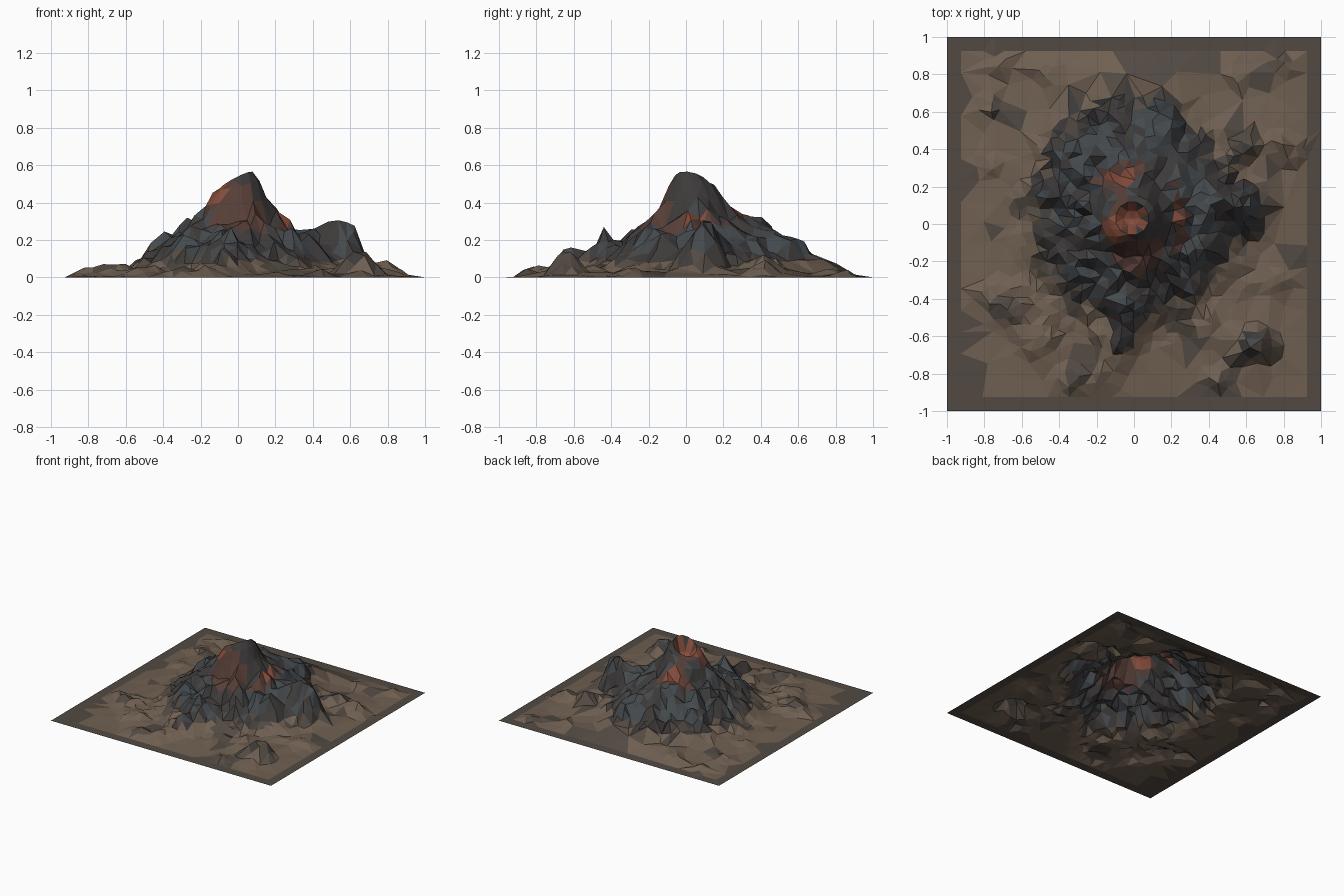
import bpy, math, random
from mathutils import Vector, noise
from mathutils.geometry import delaunay_2d_cdt

if "Cube" in bpy.data.objects:
    bpy.data.objects.remove(bpy.data.objects["Cube"])

random.seed(7)
CX, CY, RIM = -0.01, 0.03, 0.09          # crater centre and rim radius

# Slope profile (fraction of foot radius, height) and foot radius every 45 degrees from +x
SLOPE = [(0, .44), (.15, .47), (.22, .40), (.30, .34), (.42, .285), (.58, .22), (.75, .14),
         (.90, .07), (1.0, .04), (1.2, .02), (1.5, .008), (3, .006)]
FOOT = [.74, .70, .86, .66, .60, .60, .62, .60]
# Outlying knolls: x, y, height, width
KNOLLS = [(.61, .08, .21, .08), (.50, .10, .12, .07), (.65, -.64, .16, .09), (-.66, -.45, .07, .10),
          (-.52, -.62, .07, .09), (-.08, -.62, .09, .10), (-.34, -.82, .05, .09), (-.15, -.80, .05, .08),
          (.42, -.56, .06, .09), (.62, .42, .07, .08), (.74, .43, .07, .07), (.86, .38, .06, .07),
          (-.78, .64, .05, .07), (-.78, .32, .03, .06), (-.45, .80, .05, .07),
          (-.72, .87, .04, .07), (.55, .80, .05, .06), (.80, .84, .05, .06),
          (-.42, .18, .08, .07), (-.06, -.44, .07, .07), (.04, .46, .04, .09),
          (.78, -.30, .05, .07), (-.80, -.38, .04, .06), (.45, -.82, .04, .08)]


def lerp_table(t, table):
    for (a, za), (b, zb) in zip(table, table[1:]):
        if t <= b:
            return za + (zb - za) * (t - a) / (b - a)
    return table[-1][1]


def foot(angle):
    k = (angle / (math.pi / 4)) % 8
    i = int(k) % 8
    return FOOT[i] + (FOOT[(i + 1) % 8] - FOOT[i]) * (k - int(k))


def height(x, y):
    dx, dy = x - CX, y - CY
    r, ang = math.hypot(dx, dy), math.atan2(dy, dx)
    # crater bowl and tilted rim, higher to the front right
    rim = .522 + .05 * math.cos(ang + .4)
    if r <= RIM + .005:
        return .42 + (rim - .42) * (r / RIM) ** 2
    z = lerp_table(r / foot(ang), SLOPE)
    # summit cone
    k = max(0, 1 - (r - RIM) / .10)
    z = z * (1 - k) + rim * k
    if r < .2:
        return z + .02 * noise.noise(Vector((math.cos(ang) * 4, math.sin(ang) * 4, r * 3)))
    # radial ridges and gullies
    gully = noise.noise(Vector((math.cos(ang) * 5, math.sin(ang) * 5, r * 2.5)))
    rough = noise.noise(Vector((x * 11, y * 11, 3.7)))
    z += min(z, .14, max(0, .42 - z)) * (.42 * gully + .42 * rough)
    for kx, ky, kh, kw in KNOLLS:
        d2 = ((x - kx) ** 2 + (y - ky) ** 2) / kw ** 2
        z += kh * math.exp(-d2) * (1 + .3 * rough)
    z += random.uniform(-.28, .28) * min(z, .10)
    edge = min(1, max(0, (.93 - max(abs(x), abs(y))) / .06))   # flatten to the border
    return max(.004, z * edge + .006 * (1 - edge))


def spacing(x, y):
    r = math.hypot(x, y)
    near = min(math.hypot(x - k[0], y - k[1]) / k[3] for k in KNOLLS)
    if r < .70 or near < 1.1:
        return .042
    return .06 if near < 1.7 else .11


# Scattered ground points: border, crater rings, then dense on rock and sparse on flats
pts = []
for size, n in ((1, 8), (.925, 16)):
    for i in range(n):
        t = -size + i * 2 * size / n
        pts += [(t, -size), (size, t), (-t, size), (-size, -t)]
pts.append((CX, CY))
for n, rad in ((6, .045), (12, RIM), (14, .125), (16, .165)):
    for i in range(n):
        a = 2 * math.pi * (i + .5 * (n % 4 == 0)) / n
        pts.append((CX + rad * math.cos(a), CY + rad * math.sin(a)))
for _ in range(14000):
    x, y = random.uniform(-.91, .91), random.uniform(-.91, .91)
    if math.hypot(x - CX, y - CY) < .19:
        continue
    s = spacing(x, y)
    if all((x - p[0]) ** 2 + (y - p[1]) ** 2 > s * s for p in pts):
        pts.append((x, y))

flat, _, tris, *_ = delaunay_2d_cdt([Vector(p) for p in pts], [], [], 0, 1e-5)
verts = [(p.x, p.y, .006 if max(abs(p.x), abs(p.y)) > .99 else height(p.x, p.y)) for p in flat]
low = min(v[2] for v in verts)
verts = [(x, y, z - low) for x, y, z in verts]

mesh = bpy.data.meshes.new("volcano_terrain")
mesh.from_pydata(verts, [], [tuple(t) for t in tris])
terrain = bpy.data.objects.new("volcano_terrain", mesh)
bpy.context.collection.objects.link(terrain)

# Rock, soil and lava colours
COLOURS = [("soil", (.160, .115, .083)), ("dark_soil", (.085, .068, .055)),
           ("slate", (.058, .067, .074)), ("dark_rock", (.048, .043, .043)),
           ("scorched_rock", (.095, .048, .038)), ("lava_rock", (.24, .075, .045))]
for name, c in COLOURS:
    m = bpy.data.materials.new(name)
    m.diffuse_color = (*c, 1)
    m.use_nodes = True
    m.node_tree.nodes["Principled BSDF"].inputs["Base Color"].default_value = m.diffuse_color
    mesh.materials.append(m)

for f in mesh.polygons:
    x, y, z = f.center
    r = math.hypot(x - CX, y - CY)
    patch = noise.noise(Vector((x * 5, y * 5, 9)))
    if r < RIM * .8 or (r < .26 and patch > .3):
        f.material_index = 5
    elif r < .30 and (patch > .12 or (y < -.08 and abs(x - .03) < .12)):
        f.material_index = 4
    elif z > .115 + .04 * patch:
        f.material_index = 2 if patch + random.uniform(-.3, .3) > -.05 else 3
    elif z > .08:
        f.material_index = random.choice((1, 3))
    else:
        f.material_index = 1 if max(abs(x), abs(y)) > .92 or patch > .25 else 0
